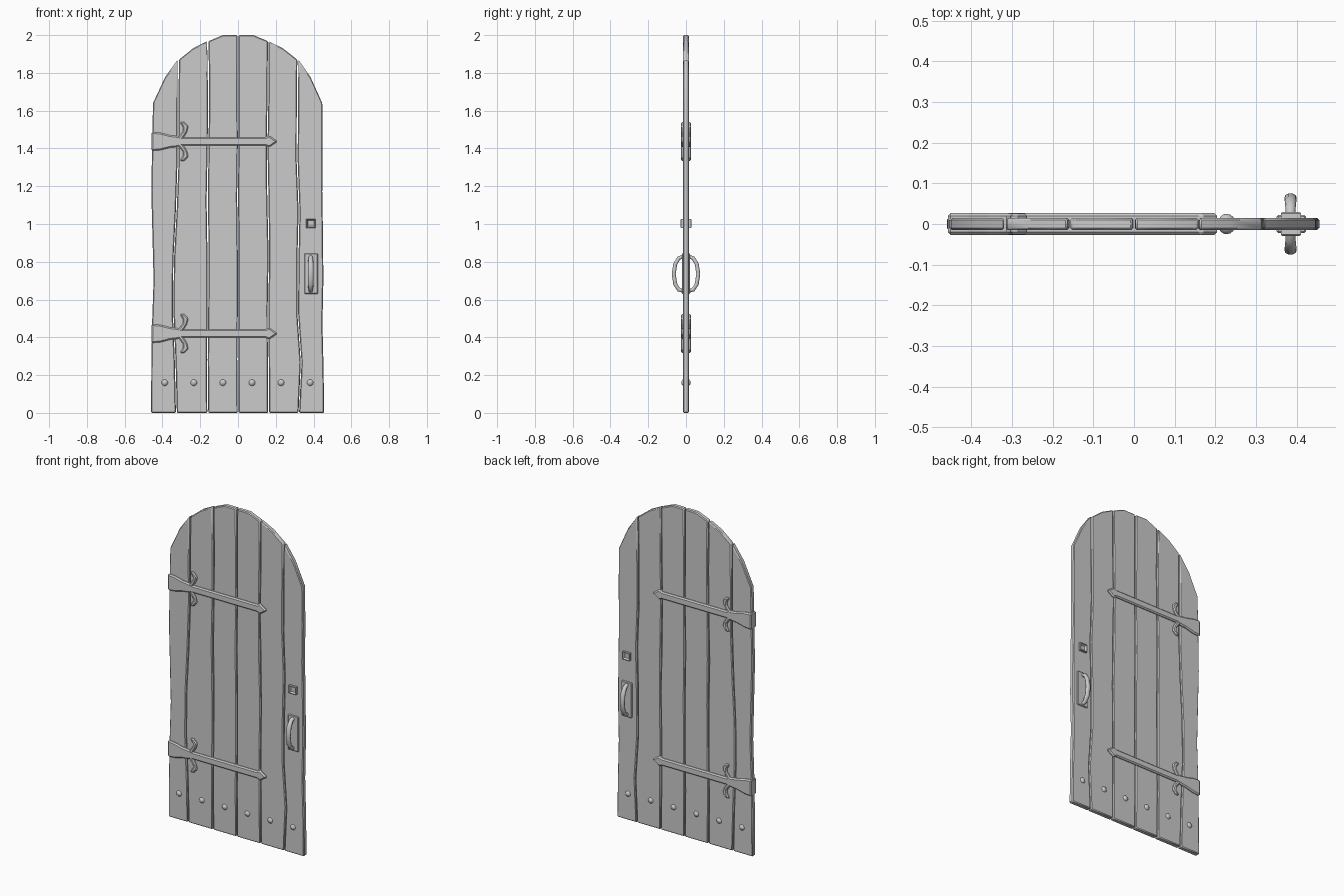
import bpy, bmesh, math, random
from mathutils import Matrix

if "Cube" in bpy.data.objects:
    bpy.data.objects.remove(bpy.data.objects["Cube"])

random.seed(4)


def finish(name, bm, bevel=0.0, smooth=None):
    bmesh.ops.recalc_face_normals(bm, faces=bm.faces[:])
    me = bpy.data.meshes.new(name)
    bm.to_mesh(me)
    bm.free()
    ob = bpy.data.objects.new(name, me)
    bpy.context.collection.objects.link(ob)
    if bevel:
        m = ob.modifiers.new("bevel", 'BEVEL')
        m.width, m.segments = bevel, 1
        m.limit_method, m.angle_limit = 'ANGLE', math.radians(50)
    if smooth:
        bpy.ops.object.select_all(action='DESELECT')
        ob.select_set(True)
        bpy.context.view_layer.objects.active = ob
        bpy.ops.object.shade_smooth_by_angle(angle=math.radians(smooth))
    return ob


def extrude_y(bm, faces, depth):
    ext = bmesh.ops.extrude_face_region(bm, geom=faces)
    verts = [g for g in ext['geom'] if isinstance(g, bmesh.types.BMVert)]
    bmesh.ops.translate(bm, verts=verts, vec=(0, depth, 0))


def plate(name, pts, half, bevel):
    """Flat outline in x-z, passing through the door so both sides show."""
    bm = bmesh.new()
    f = bm.faces.new([bm.verts.new((x, -half, z)) for x, z in pts])
    extrude_y(bm, [f], 2 * half)
    return finish(name, bm, bevel)


# planks: wavy seams (x at eight heights) and an arched top
seams = [
    [-.460, -.459, -.455, -.447, -.453, -.459, -.455, -.450],
    [-.327, -.333, -.343, -.341, -.328, -.318, -.317, -.316],
    [-.161, -.163, -.160, -.158, -.163, -.159, -.156, -.160],
    [.000, -.001, .001, .000, -.001, .001, .000, .000],
    [.162, .160, .159, .163, .158, .155, .158, .160],
    [.322, .334, .317, .317, .322, .312, .314, .316],
    [.456, .453, .447, .452, .450, .446, .448, .446]]
arch = [1.64, 1.78, 1.87, 1.93, 1.968, 2.0, 2.0]
arch += arch[-2::-1]

for i in range(6):
    bm = bmesh.new()
    rows = []
    for r in range(8):
        t = r / 7
        gl = 0 if i == 0 else random.uniform(.001, .004)
        gr = 0 if i == 5 else random.uniform(.001, .004)
        a, b = seams[i][r] + gl, seams[i + 1][r] - gr
        rows.append([bm.verts.new((x, -.015, t * arch[2 * i + k]))
                     for k, x in enumerate((a, (a + b) / 2, b))])
    faces = [bm.faces.new((p[k], p[k + 1], q[k + 1], q[k]))
             for p, q in zip(rows, rows[1:]) for k in (0, 1)]
    extrude_y(bm, faces, .030)
    finish(f"plank_{i + 1}", bm, .005, 60)

# strap hinges with curled leaves
bar = [(-.458, .05), (-.41, .046), (-.36, .033), (-.33, .030), (-.29, .022),
       (.145, .022), (.165, .031)]
leaf = [(-.335, .01), (-.31, .03), (-.291, .055), (-.291, .075), (-.308, .103),
        (-.285, .103), (-.262, .080), (-.270, .050), (-.282, .030), (-.3, .005)]
for n, cz in (("lower", .42), ("upper", 1.437)):
    outline = bar + [(.21, 0)] + [(x, -z) for x, z in reversed(bar)]
    plate(f"{n}_strap", [(x, cz + z) for x, z in outline], .027, .007)
    for s, side in ((1, "top"), (-1, "bottom")):
        plate(f"{n}_leaf_{side}", [(x, cz + s * z) for x, z in leaf], .026, .006)

# rivets along the foot, front and back
for i in range(6):
    bm = bmesh.new()
    bmesh.ops.create_uvsphere(
        bm, u_segments=12, v_segments=8, radius=.022,
        matrix=Matrix.Translation((-.388 + .154 * i, 0, .16))
        @ Matrix.Diagonal((1, 1.14, 1, 1)) @ Matrix.Rotation(math.pi / 2, 4, 'X'))
    finish(f"rivet_{i + 1}", bm, 0, 60)

# handle back plate
plate("handle_plate", [(.351, .63), (.423, .63), (.423, .845), (.351, .845)], .022, .004)

# keyhole plate with a sunken centre on each side
bm = bmesh.new()
bmesh.ops.create_cube(bm, size=1, matrix=Matrix.Translation((.386, 0, 1.003))
                      @ Matrix.Diagonal((.05, .052, .048, 1)))
bm.normal_update()
for f in [f for f in bm.faces if abs(f.normal.y) > .9]:
    bmesh.ops.inset_region(bm, faces=[f], thickness=.005, depth=.003)
    bmesh.ops.inset_region(bm, faces=[f], thickness=.008, depth=-.012)
finish("keyhole_plate", bm)

# pull handles, front and back
path = [(.010, .645), (.038, .652), (.057, .682), (.065, .735),
        (.057, .788), (.038, .820), (.010, .828)]
ring = 10
for s, side in ((-1, "front"), (1, "back")):
    bm = bmesh.new()
    loops = []
    for i, (y, z) in enumerate(path):
        p, q = path[max(i - 1, 0)], path[min(i + 1, 6)]
        d = math.hypot(q[0] - p[0], q[1] - p[1])
        ny, nz = (q[1] - p[1]) / d, -(q[0] - p[0]) / d
        w = .010 + .005 * math.sin(math.pi * i / 6)
        loop = []
        for k in range(ring):
            a = 2 * math.pi * k / ring
            u = .011 * math.sin(a)
            loop.append(bm.verts.new((.385 + w * math.cos(a), s * (y + ny * u), z + nz * u)))
        loops.append(loop)
    for p, q in zip(loops, loops[1:]):
        for k in range(ring):
            j = (k + 1) % ring
            bm.faces.new((p[k], p[j], q[j], q[k]))
    bm.faces.new(loops[0])
    bm.faces.new(loops[-1])
    finish(f"pull_handle_{side}", bm, 0, 60)
